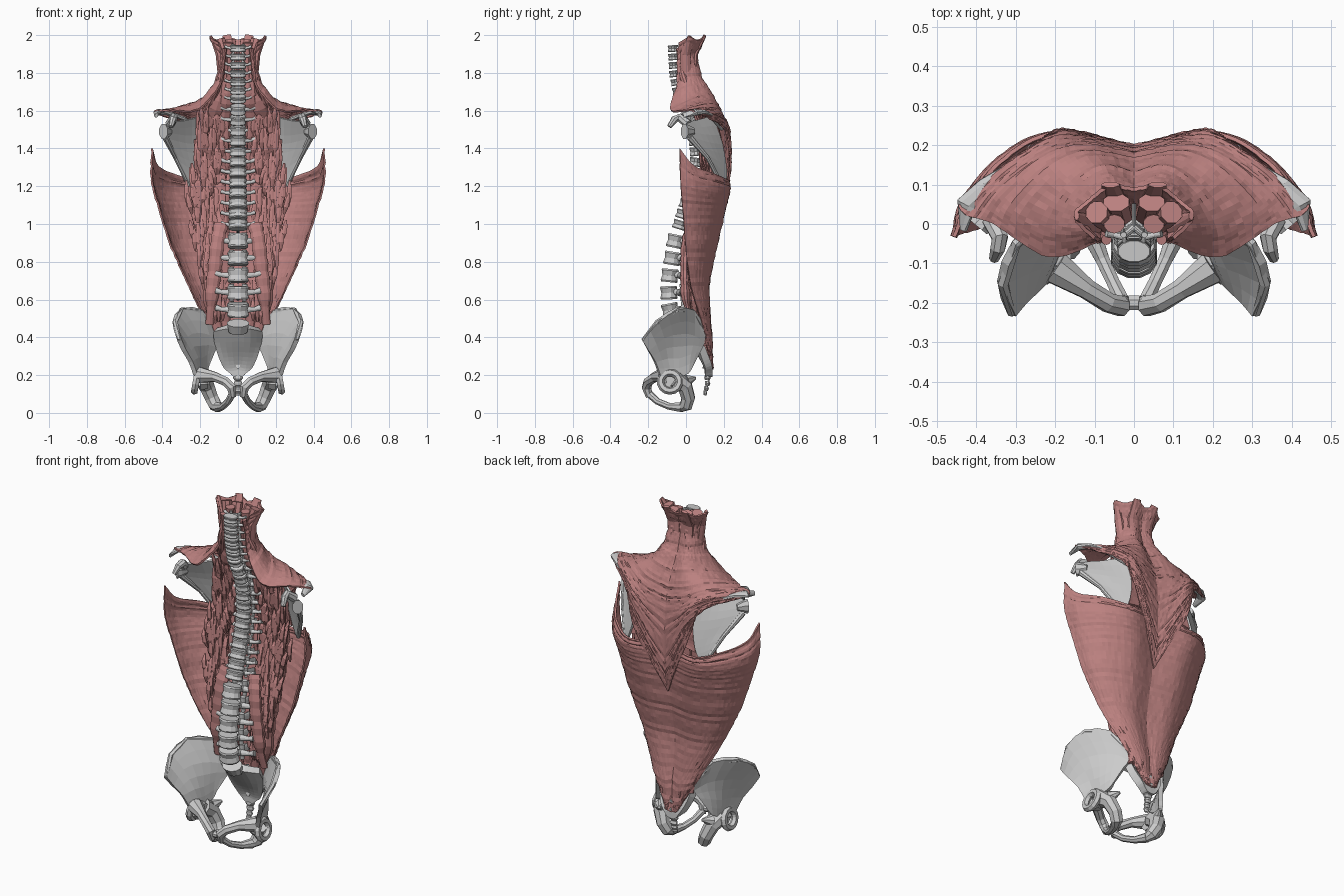
import bpy, bmesh, math, random
from mathutils import Vector as V

random.seed(4)
muscle = bpy.data.materials.new("muscle")
muscle.diffuse_color = (0.50, 0.22, 0.215, 1)


def make(name, verts, faces, mat=None, mirror=False, thick=0):
    me = bpy.data.meshes.new(name)
    me.from_pydata(verts, [], faces)
    bm = bmesh.new()
    bm.from_mesh(me)
    bmesh.ops.recalc_face_normals(bm, faces=bm.faces)
    bm.to_mesh(me)
    bm.free()
    ob = bpy.data.objects.new(name, me)
    bpy.context.collection.objects.link(ob)
    if mat:
        me.materials.append(mat)
    if mirror:
        ob.modifiers.new("mirror", 'MIRROR').merge_threshold = 0.002
    if thick:
        s = ob.modifiers.new("solid", 'SOLIDIFY')
        s.thickness, s.offset = thick, 0
    return ob


def smooth(p, n):
    # Catmull-Rom through the points, n steps per span
    p = [V(q) for q in p]
    p = [2 * p[0] - p[1]] + p + [2 * p[-1] - p[-2]]
    out = []
    for a, b, c, d in zip(p, p[1:], p[2:], p[3:]):
        for k in range(n):
            t = k / n
            out.append(0.5 * (2 * b + (c - a) * t + (2 * a - 5 * b + 4 * c - d) * t * t
                              + (3 * b - a - 3 * c + d) * t ** 3))
    return out + [p[-2]]


def sheet(name, rows, nu, nv, thick, mat=None, ridge=0):
    rows = [smooth(r, nu) for r in rows]
    cols = [smooth(c, nv) for c in zip(*rows)]
    m = len(cols[0])
    faces = [(j * m + i, j * m + i + 1, (j + 1) * m + i + 1, (j + 1) * m + i)
             for j in range(len(cols) - 1) for i in range(m - 1)]
    ob = make(name, [v for c in cols for v in c], faces, mat, True, thick)
    if ridge:  # fibre ridges running along each row
        amp = [random.uniform(-ridge, ridge) for _ in range(m)]
        nrm = [v.normal.copy() for v in ob.data.vertices]
        for v, no in zip(ob.data.vertices, nrm):
            mid = abs(v.co.x) < 1e-4
            v.co += no * (amp[v.index % m] + random.uniform(-ridge, ridge) * 0.6)
            if mid:
                v.co.x = 0
    return ob


def tubes(name, parts, mat=None, mirror=False, sides=8):
    # each part: (path points, radii, width factor, depth factor)
    verts, faces = [], []
    for pts, rad, a, b in parts:
        pts = [V(p) for p in pts]
        d = (pts[-1] - pts[0]).normalized()
        ref = V((0, 0, 1)) if abs(d.y) > 0.8 else V((0, 1, 0))
        o, n = len(verts), len(pts)
        for i, p in enumerate(pts):
            t = (pts[min(i + 1, n - 1)] - pts[max(i - 1, 0)]).normalized()
            u = ref.cross(t).normalized()
            w = t.cross(u)
            for k in range(sides):
                g = 2 * math.pi * (k + .5) / sides
                verts.append(p + rad[i] * (a * math.cos(g) * u + b * math.sin(g) * w))
        for i in range(n - 1):
            for k in range(sides):
                q, e = o + i * sides, (k + 1) % sides
                faces.append((q + k, q + e, q + sides + e, q + sides + k))
        faces.append(tuple(range(o, o + sides)))
        faces.append(tuple(range(o + (n - 1) * sides, o + n * sides)))
    return make(name, verts, faces, mat, mirror)


def lerp(table, z):
    for (a, p), (b, q) in zip(table, table[1:]):
        if z <= b:
            return p + (q - p) * max(0, (z - a) / (b - a))
    return table[-1][1]


SPINE = [(.46, -.06), (.55, -.085), (.65, -.092), (.74, -.085), (.92, -.055), (1.1, 0), (1.2, .03),
         (1.35, .055), (1.5, .04), (1.6, 0), (1.68, -.04), (1.8, -.062), (1.95, -.07)]
BACK = [(.25, .13), (.65, .10), (.85, .13), (1.05, .17), (1.3, .19), (1.45, .18), (1.55, .16), (1.66, .11),
        (1.76, .065), (1.88, .045), (2, .08)]


# Vertebrae: body, transverse processes, arch, spinous process
def vertebra(name, z, w, dep, h, tw, drop):
    c = V((0, lerp(SPINE, z), z))
    t = V((0, lerp(SPINE, z + .03) - lerp(SPINE, z - .03), .06)).normalized()
    body = [c + t * h * k for k in (-.5, -.38, 0, .38, .5)]
    tip = max(lerp(BACK, z - drop) - .005, c.y + dep + .03)
    back = c.y + dep * 1.7
    parts = [(body, [w * .93, w, w * .86, w, w * .93], 1, dep / w),
             ([(0, back, z), (0, (back + tip) / 2, z - drop * .6), (0, tip, z - drop)],
              [h * .36, h * .28, h * .32], .5, 1)]
    for s in (-1, 1):
        parts += [([(s * w * .5, c.y + dep * .6, z + h * .1), (s * w * .6, back - dep * .4, z), (0, back + .01, z)],
                   [h * .22, h * .28, h * .32], .8, 1),
                  ([(s * w * .5, back - dep * .5, z), (s * tw * .75, back - dep * .3, z + .004),
                    (s * tw, back - dep * .2, z + .012)], [h * .27, h * .18, h * .24], 1, 1),
                  ([(s * w * .55, back - .005, z - h * .6), (s * w * .6, back - .008, z + h * .65)],
                   [h * .18, h * .22], 1, 1)]
    tubes(name, parts, sides=12)


for i in range(5):
    vertebra(f"lumbar_vertebra_{i + 1}", .545 + .091 * i, .06 - .001 * i, .047, .07, .118, .02)
for i in range(12):
    vertebra(f"thoracic_vertebra_{i + 1}", .995 + .0555 * i, .053 - .001 * i, .041 - .001 * i, .047, .09, .04)
for i in range(7):
    vertebra(f"cervical_vertebra_{i + 1}", 1.662 + .0445 * i, .044, .029, .035, .07, .01)

# Sacrum and coccyx
sheet("sacrum", [[(0, -.03, .465), (.06, -.02, .455), (.12, .03, .44)],
                 [(0, .02, .39), (.06, .03, .385), (.115, .07, .38)],
                 [(0, .08, .31), (.05, .085, .305), (.095, .1, .30)],
                 [(0, .115, .25), (.04, .115, .24), (.07, .12, .245)],
                 [(0, .12, .19), (.025, .12, .195), (.04, .12, .21)]], 2, 3, .04)
tubes("sacral_top", [([(0, -.03, .43), (0, -.055, .475)], [.05, .06], 1, .75)], sides=12)
tubes("sacral_crest", [([(0, y - .03, z), (0, y + .025, z - .01)], [.016, .012], .8, 1)
                       for y, z in ((.07, .42), (.1, .36), (.115, .3), (.12, .25))])
tubes("coccyx", [([(0, .11 + d, z + .014), (0, .112 + d, z), (0, .11 + d, z - .012)], [r * .8, r, r * .7], 1.2, .8)
                 for d, z, r in ((.002, .185, .024), (.002, .155, .02), (-.004, .128, .017), (-.01, .105, .014))])

# Pelvis
sheet("ilium", [
    [(.31, -.232, .385), (.338, -.15, .485), (.30, -.05, .55), (.2, .04, .545), (.13, .1, .44)],
    [(.285, -.2, .33), (.275, -.12, .40), (.22, -.03, .42), (.16, .04, .41), (.11, .09, .37)],
    [(.25, -.165, .27), (.22, -.1, .29), (.2, -.04, .29), (.17, .02, .31), (.13, .07, .325)],
    [(.225, -.14, .2), (.2, -.08, .19), (.19, -.04, .19), (.175, .01, .21), (.16, .03, .25)]], 2, 2, .024)
tubes("iliac_crest", [([(.31, -.226, .385), (.332, -.15, .48), (.298, -.05, .545), (.2, .035, .537), (.13, .09, .44)],
                       [.012, .015, .014, .013, .016], 1, 1)], mirror=True, sides=6)
bpy.ops.mesh.primitive_torus_add(location=(.222, -.085, .165), rotation=(0, math.radians(80), 0), major_segments=14,
                                 minor_segments=6, major_radius=.05, minor_radius=.02)
rim = bpy.context.object
rim.name = "hip_socket_rim"
bpy.ops.object.transform_apply(location=True, rotation=True, scale=True)
rim.modifiers.new("mirror", 'MIRROR')
tubes("hip_socket", [([(.16, -.085, .17), (.2, -.085, .17)], [.045, .055], 1, 1)], mirror=True)
tubes("pubis_and_ischium", [
    ([(.2, -.11, .2), (.12, -.165, .19), (.065, -.2, .165), (.034, -.208, .135), (.028, -.195, .085)],
     [.045, .027, .026, .027, .018], 1, 1),
    ([(.03, -.195, .10), (.052, -.15, .06), (.08, -.09, .035), (.11, -.02, .03)], [.02, .018, .019, .028], 1, 1),
    ([(.185, -.06, .18), (.165, -.005, .14), (.14, .012, .08), (.12, .0, .04), (.105, -.03, .022)],
     [.05, .043, .038, .036, .02], 1, 1),
    ([(.165, 0, .17), (.14, .05, .185)], [.035, .008], 1, 1)], mirror=True)
tubes("pubic_disc", [([(-.014, -.2, .12), (.014, -.2, .12)], [.018, .018], 1, 1.1)])

# Shoulder blade
sheet("scapula", [[(.18, .14, 1.575), (.28, .06, 1.55), (.365, .0, 1.54)],
                  [(.18, .19, 1.42), (.28, .12, 1.43), (.395, .02, 1.46)],
                  [(.205, .212, 1.28), (.25, .18, 1.29), (.325, .12, 1.34)],
                  [(.24, .205, 1.2), (.255, .195, 1.2), (.27, .185, 1.21)]], 3, 3, .012)
tubes("scapula_edges", [
    ([(.2, .19, 1.5), (.29, .15, 1.56), (.38, .095, 1.59), (.425, .05, 1.592), (.432, -.015, 1.575)],
     [.01, .02, .022, .027, .014], .6, 1),
    ([(.36, .01, 1.53), (.34, -.035, 1.565), (.345, -.06, 1.555), (.355, -.088, 1.515)],
     [.026, .022, .02, .013], 1, 1),
    ([(.36, .04, 1.49), (.38, .01, 1.49), (.395, -.008, 1.49)], [.02, .035, .042], .75, 1),
    ([(.385, .02, 1.46), (.33, .115, 1.35), (.26, .19, 1.205)], [.018, .012, .012], 1, 1)], mirror=True)

# Trapezius with the neck
sheet("trapezius", [
    [(0, .085, 1.975), (.06, .095, 1.99), (.11, .06, 1.975), (.148, .02, 1.99), (.1, -.035, 1.96)],
    [(0, .045, 1.88), (.05, .058, 1.88), (.085, .03, 1.88), (.098, -.01, 1.88), (.08, -.045, 1.87)],
    [(0, .07, 1.76), (.06, .085, 1.77), (.1, .05, 1.77), (.115, -.01, 1.76), (.1, -.05, 1.73)],
    [(0, .12, 1.66), (.08, .135, 1.69), (.15, .085, 1.68), (.205, .0, 1.65), (.215, -.082, 1.605)],
    [(0, .165, 1.55), (.12, .185, 1.59), (.22, .15, 1.625), (.32, .06, 1.615), (.355, .0, 1.6)],
    [(0, .185, 1.45), (.12, .21, 1.5), (.22, .195, 1.57), (.34, .12, 1.6), (.43, .025, 1.6)],
    [(0, .195, 1.3), (.1, .215, 1.4), (.19, .227, 1.5), (.29, .17, 1.56), (.425, .07, 1.58)],
    [(0, .19, 1.1), (.08, .215, 1.23), (.15, .232, 1.36), (.205, .229, 1.45), (.25, .2, 1.53)],
    [(0, .165, .95), (.05, .195, 1.06), (.115, .223, 1.19), (.18, .237, 1.33), (.225, .218, 1.5)]],
    8, 8, .01, muscle, .003)
tubes("neck_tips", [([(.09, .0, 1.8), (.1, -.005, 1.9), (.145, .02, 1.995)], [.02, .02, .007], 1, 1.5),
                    ([(.04, .05, 1.8), (.045, .05, 1.9), (.06, .1, 1.998)], [.02, .02, .012], 2, .7)], muscle, True)

# Latissimus
sheet("latissimus", [
    [(0, .14, .23), (.02, .142, .235), (.035, .138, .24), (.045, .132, .26), (.055, .125, .28)],
    [(0, .118, .44), (.05, .132, .43), (.095, .128, .44), (.13, .112, .45), (.16, .085, .47)],
    [(0, .10, .65), (.11, .12, .65), (.19, .1, .65), (.23, .065, .65), (.25, .03, .65)],
    [(0, .13, .85), (.14, .153, .85), (.26, .115, .85), (.32, .06, .85), (.34, .0, .85)],
    [(0, .165, 1.05), (.17, .2, 1.05), (.31, .145, 1.05), (.385, .06, 1.05), (.41, -.015, 1.05)],
    [(0, .185, 1.18), (.2, .228, 1.17), (.34, .165, 1.18), (.43, .06, 1.2), (.455, -.03, 1.23)],
    [(0, .185, 1.26), (.2, .228, 1.23), (.34, .155, 1.265), (.425, .04, 1.31), (.455, -.033, 1.4)]],
    8, 9, .01, muscle, .0025)

# Rhomboid between spine and shoulder blade
sheet("rhomboid", [[(.01, .11, 1.64), (.1, .15, 1.6), (.185, .15, 1.55)],
                   [(.01, .16, 1.45), (.1, .185, 1.42), (.185, .195, 1.4)],
                   [(.01, .17, 1.3), (.1, .195, 1.27), (.21, .205, 1.25)]], 5, 8, .012, muscle, .003)

# Long columns beside the spine
tubes("erector_columns", [
    (smooth(p, 4), [r * (.9 + .15 * (k % 2)) if 3 < k < 29 else r * .6 for k in range(4 * len(p) - 3)], a, b)
    for p, r, a, b in (
        ([(.09, .1, .36), (.13, .065, .55), (.155, .06, .75), (.18, .09, .95), (.19, .13, 1.15), (.175, .15, 1.35),
          (.15, .13, 1.5), (.1, .05, 1.66), (.07, .0, 1.85)], .04, 1.2, .9),
        ([(.03, .115, .28), (.075, .07, .55), (.08, .065, .75), (.085, .1, .95), (.09, .135, 1.15), (.09, .15, 1.35),
          (.08, .12, 1.52), (.055, .035, 1.7), (.05, .0, 1.96)], .045, 1, .9),
        ([(.15, .03, .47), (.14, .0, .6), (.125, -.005, .75), (.11, .0, .9), (.09, .03, 1.0)], .028, 1.4, .9),
        ([(.07, -.04, 1.93), (.09, -.02, 1.8), (.13, .03, 1.68), (.185, .13, 1.56)], .022, 1, 1))], muscle, True, 10)
tubes("neck_columns", [
    ([(.04, .06, 1.66), (.035, .03, 1.76), (.035, .02, 1.88), (.045, .055, 1.97)], [.03, .03, .03, .032], 1.1, .8),
    ([(.08, .03, 1.68), (.07, .02, 1.8), (.07, .005, 1.88), (.095, .03, 1.975)], [.025, .028, .026, .03], 1, 1)],
    muscle, True)

# Slips that roughen the front of the muscle
slips = []
for k in range(240):
    z = random.uniform(.47, 1.48)
    x = random.uniform(.055, lerp([(.5, .15), (.85, .23), (1.1, .27), (1.25, .23), (1.5, .18)], z))
    n, dx = random.uniform(.1, .22), random.uniform(-.02, .03)
    pts = []
    for f in (0, .35, .7, 1):
        xx, zz = x + dx * f, z + n * f
        y = lerp(BACK, zz) - .055 - (xx / .3) ** 2 * .04 - .02 * math.sin(f * 3) + .018 * (k % 3 - 1)
        pts.append((xx, y, zz))
    slips.append((pts, [.005, .014, .013, .004], 1.1, .6))
tubes("deep_slips", slips, muscle, True, 6)
